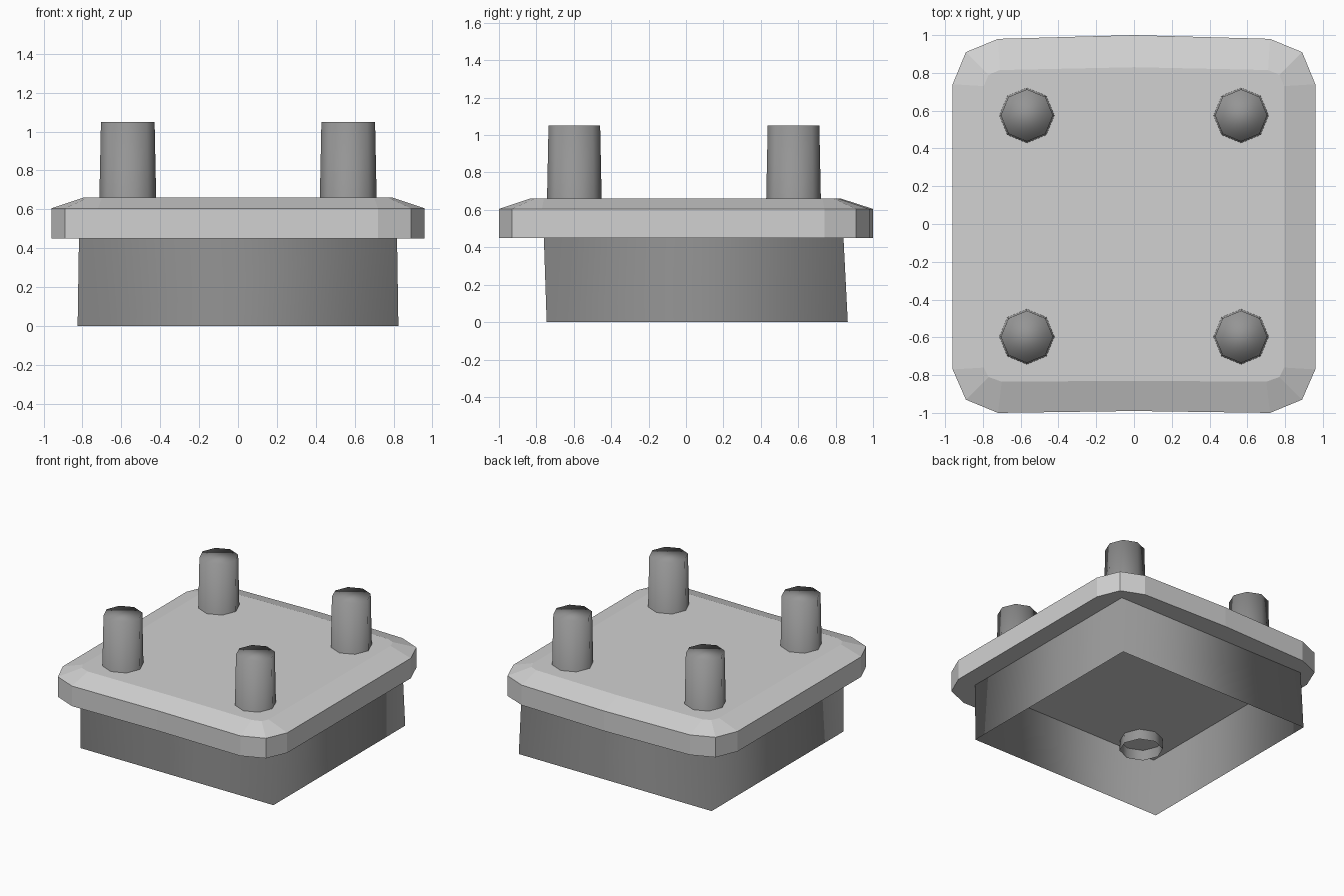
import bpy, bmesh, math

if "Cube" in bpy.data.objects:
    bpy.data.objects.remove(bpy.data.objects["Cube"])


def material(name, value):
    m = bpy.data.materials.new(name)
    m.diffuse_color = (value, value, value, 1)
    m.use_nodes = True
    m.node_tree.nodes["Principled BSDF"].inputs["Base Color"].default_value = m.diffuse_color
    return m


LIGHT = material("light grey", 0.64)
DARK = material("mid grey", 0.30)


def loft(name, rings, mat, cap_bottom, cap_top, smooth):
    """Join equal-length counterclockwise rings of points, bottom to top."""
    bm = bmesh.new()
    loops = [[bm.verts.new(p) for p in ring] for ring in rings]
    n = len(loops[0])
    for a, b in zip(loops, loops[1:]):
        for i in range(n):
            j = (i + 1) % n
            bm.faces.new((a[i], a[j], b[j], b[i]))
    if cap_bottom:
        bm.faces.new(loops[0][::-1])
    if cap_top:
        bm.faces.new(loops[-1])
    for f in bm.faces:
        f.smooth = smooth
    mesh = bpy.data.meshes.new(name)
    bm.to_mesh(mesh)
    bm.free()
    mesh.materials.append(mat)
    ob = bpy.data.objects.new(name, mesh)
    bpy.context.collection.objects.link(ob)
    return ob


def mirrored(half, z):
    """Right half of an outline, from front centre to back centre, closed on the left."""
    left = [(-x, y) for x, y in reversed(half[1:-1])]
    return [(x, y, z) for x, y in half + left]


# Plate with clipped corners and a sloping top edge
outer = [(0, -0.99), (0.72, -1.0), (0.89, -0.93), (0.96, -0.77),
         (0.96, 0.74), (0.89, 0.91), (0.72, 0.98), (0, 1.0)]
inner = [(0, -0.83), (0.70, -0.835), (0.77, -0.81), (0.795, -0.76),
         (0.795, 0.73), (0.77, 0.79), (0.71, 0.815), (0, 0.83)]
loft("plate", [mirrored(outer, 0.45), mirrored(outer, 0.605), mirrored(inner, 0.66)],
     LIGHT, True, True, False)


# Hollow skirt, a thin sheet open at the bottom
def rect(x, y0, y1, z):
    return [(-x, y0, z), (x, y0, z), (x, y1, z), (-x, y1, z)]


loft("skirt", [rect(0.825, -0.745, 0.865, 0), rect(0.818, -0.76, 0.842, 0.45)],
     DARK, False, False, True)


# Four tapered pegs, piercing the plate and open underneath
def octagon(cx, cy, r, z):
    return [(cx + r * math.cos(k * math.pi / 4), cy + r * math.sin(k * math.pi / 4), z)
            for k in range(8)]


for side, cx in (("left", -0.567), ("right", 0.567)):
    for end, cy in (("front", -0.597), ("back", 0.575)):
        loft(f"peg_{end}_{side}",
             [octagon(cx, cy, 0.152, 0.37), octagon(cx, cy, 0.138, 1.05)],
             DARK, False, True, True)
